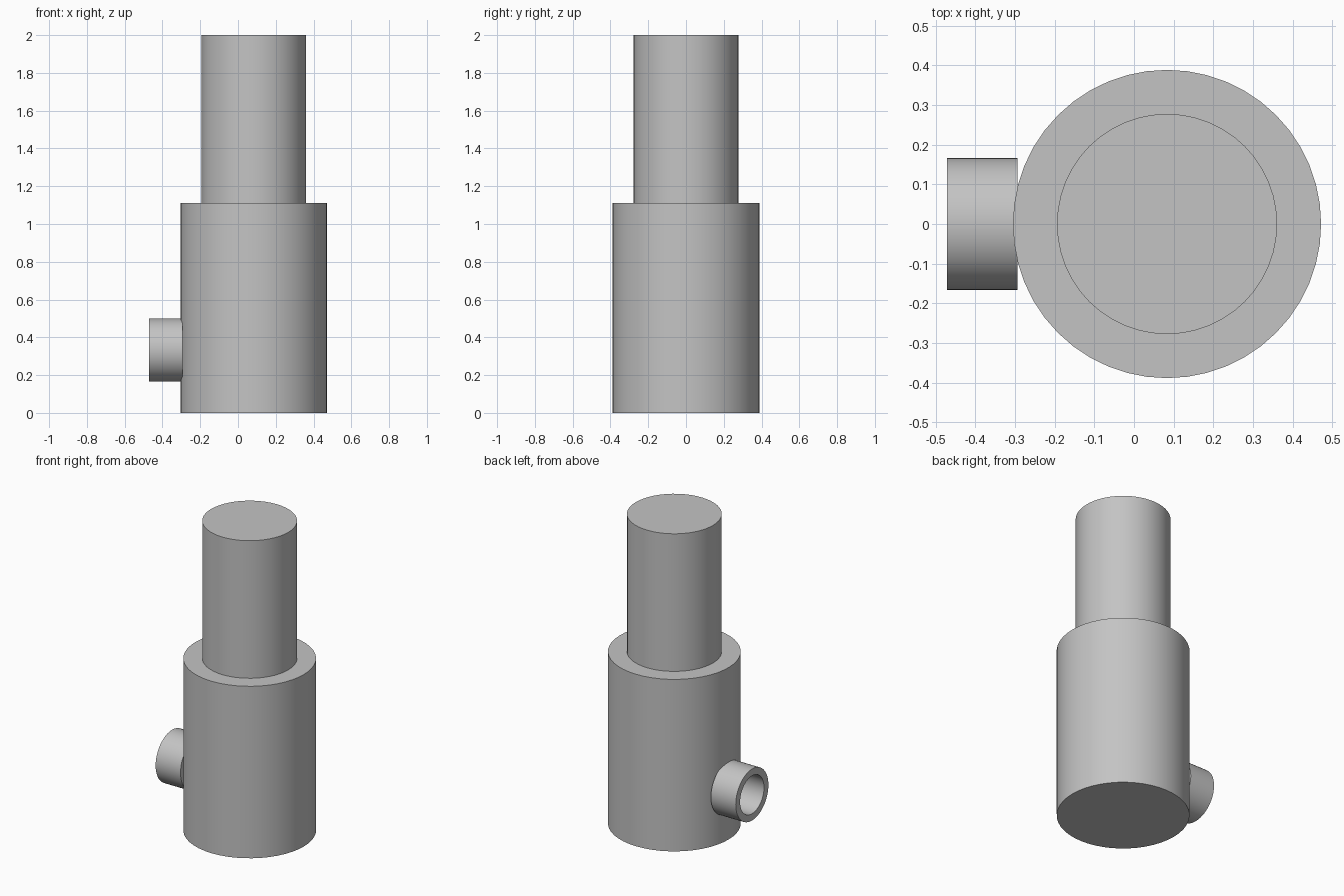
import bpy
import bmesh
import math
from mathutils import Matrix

cube = bpy.data.objects.get("Cube")
if cube:
    bpy.data.objects.remove(cube, do_unlink=True)

U = 1 / 18          # design unit
AXIS_X = 1.5 * U    # vertical axis of the body
SIDES = 48

grey = bpy.data.materials.new("plain_grey")
grey.use_nodes = True
colour = (0.55, 0.55, 0.55, 1)
grey.diffuse_color = colour
grey.node_tree.nodes["Principled BSDF"].inputs["Base Color"].default_value = colour


def revolve(name, profile, matrix, closed=False):
    """Spin a (radius, height) profile about z, then place it."""
    bm = bmesh.new()
    verts = [bm.verts.new((r * U, 0, h * U)) for r, h in profile]
    edges = [bm.edges.new(pair) for pair in zip(verts, verts[1:])]
    if closed:
        edges.append(bm.edges.new((verts[-1], verts[0])))
    bmesh.ops.spin(bm, geom=verts + edges, cent=(0, 0, 0), axis=(0, 0, 1),
                   angle=math.tau, steps=SIDES, use_merge=True)
    bmesh.ops.remove_doubles(bm, verts=bm.verts, dist=1e-5)
    bmesh.ops.recalc_face_normals(bm, faces=bm.faces)
    mesh = bpy.data.meshes.new(name)
    bm.to_mesh(mesh)
    bm.free()
    mesh.materials.append(grey)
    obj = bpy.data.objects.new(name, mesh)
    obj.matrix_world = matrix
    bpy.context.collection.objects.link(obj)
    bpy.ops.object.select_all(action='DESELECT')
    obj.select_set(True)
    bpy.context.view_layer.objects.active = obj
    bpy.ops.object.shade_smooth_by_angle(angle=math.radians(30))
    return obj


# Wide lower barrel stepping in to the narrower upper barrel
revolve("stepped_body", [(0, 0), (7, 0), (7, 20), (5, 20), (5, 36), (0, 36)],
        Matrix.Translation((AXIS_X, 0, 0)))

# Open side pipe pointing to -x
revolve("side_pipe", [(2.2, 6.8), (3, 6.8), (3, 10), (2.2, 10)],
        Matrix.Translation((AXIS_X, 0, 6 * U)) @ Matrix.Rotation(-math.pi / 2, 4, 'Y'),
        closed=True)
